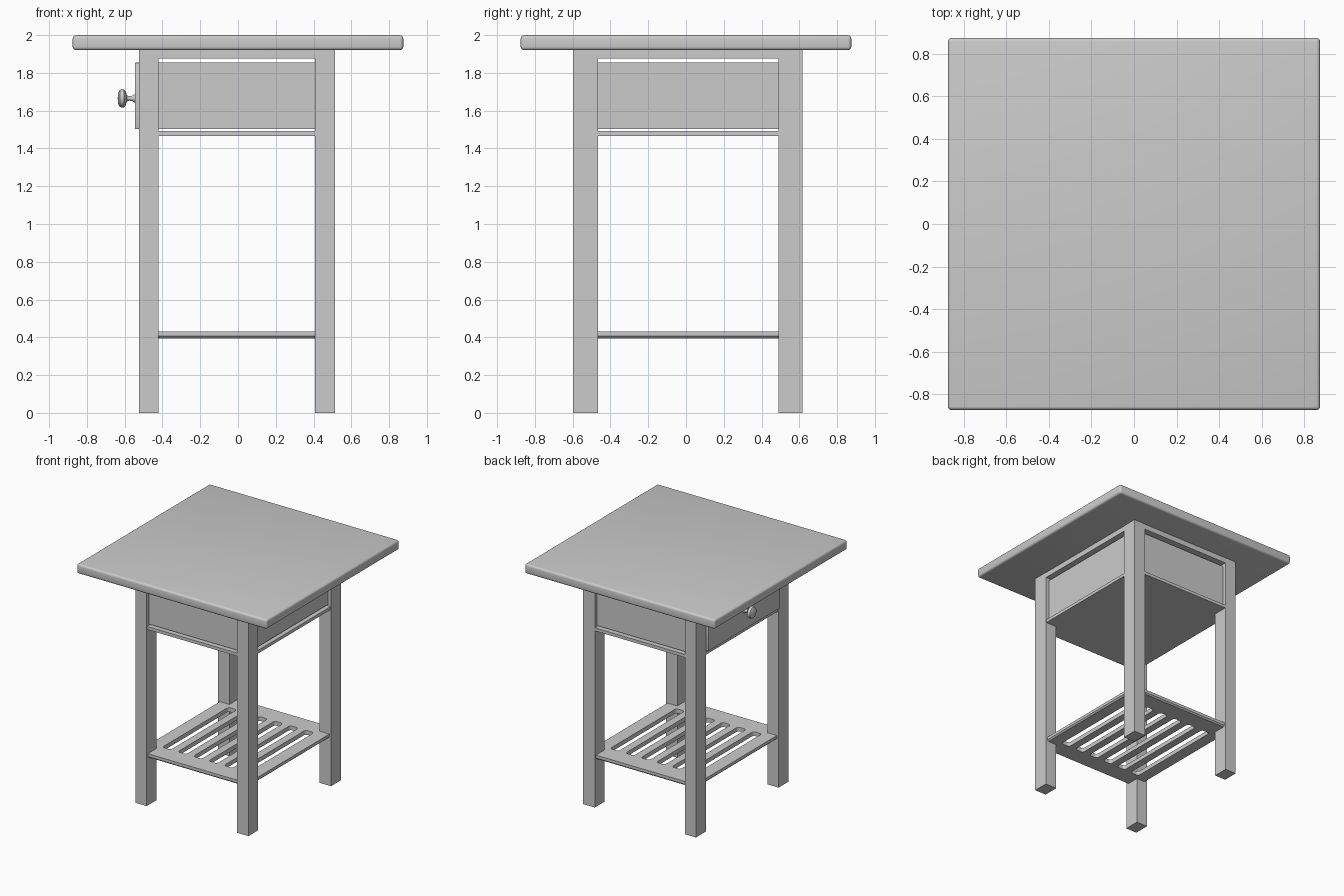
import bpy, bmesh, math
from mathutils import Matrix

if "Cube" in bpy.data.objects:
    bpy.data.objects.remove(bpy.data.objects["Cube"])


def box(name, x, y, z, bevel=0.0, segments=3):
    """Box from (min, max) ranges, with optional rounded edges."""
    bm = bmesh.new()
    bmesh.ops.create_cube(bm, size=1)
    for v in bm.verts:
        v.co = [r[0] if c < 0 else r[1] for c, r in zip(v.co, (x, y, z))]
    if bevel:
        bmesh.ops.bevel(bm, geom=bm.edges[:], offset=bevel, segments=segments,
                        profile=0.5, affect='EDGES')
    return finish(name, bm, smooth=bevel > 0)


def finish(name, bm, smooth=False):
    bmesh.ops.recalc_face_normals(bm, faces=bm.faces[:])
    me = bpy.data.meshes.new(name)
    bm.to_mesh(me)
    bm.free()
    ob = bpy.data.objects.new(name, me)
    bpy.context.collection.objects.link(ob)
    if smooth:
        bpy.ops.object.select_all(action='DESELECT')
        ob.select_set(True)
        bpy.context.view_layer.objects.active = ob
        bpy.ops.object.shade_smooth_by_angle(angle=math.radians(35))
    return ob


# Outer and inner leg lines
X0, X1, X2, X3 = -0.525, -0.422, 0.407, 0.513
Y0, Y1, Y2, Y3 = -0.597, -0.467, 0.490, 0.618
TOP = 1.922
IN = 0.03   # panel recess
TH = 0.02   # panel thickness

# Table top
box("table_top", (-0.875, 0.875), (-0.875, 0.875), (1.92, 2.0), 0.018, 4)

# Legs
for sx, xr in (("left", (X0, X1)), ("right", (X2, X3))):
    for sy, yr in (("front", (Y0, Y1)), ("back", (Y2, Y3))):
        box(f"{sy}_{sx}_leg", xr, yr, (0, TOP))

# Rails under the top
zr = (1.875, TOP)
box("front_rail", (X1, X2), (Y0 + 0.002, Y0 + 0.08), zr)
box("back_rail", (X1, X2), (Y3 - 0.08, Y3 - 0.002), zr)
box("left_rail", (X0 + 0.002, X0 + 0.08), (Y1, Y2), zr)
box("right_rail", (X3 - 0.08, X3 - 0.002), (Y1, Y2), zr)

# Side panels and projecting drawer front
zp = (1.502, 1.855)
box("front_panel", (X1, X2), (Y0 + IN, Y0 + IN + TH), zp)
box("back_panel", (X1, X2), (Y3 - IN - TH, Y3 - IN), zp)
box("right_panel", (X3 - IN - TH, X3 - IN), (Y1, Y2), zp)
box("drawer_front", (-0.546, -0.50), (Y1 + 0.004, Y2 - 0.004), zp, 0.006, 2)

# Bottom plate below the drawer
box("drawer_support", (X0 + 0.004, X3 - 0.004), (Y0 + 0.004, Y3 - 0.004), (1.467, 1.493))

# Turned knob, profile as (radius, distance from the drawer front)
profile = [(0, -0.003), (0.022, -0.003), (0.021, 0.004), (0.014, 0.014), (0.012, 0.030),
           (0.016, 0.042), (0.036, 0.048), (0.047, 0.058), (0.049, 0.068),
           (0.044, 0.080), (0.030, 0.088), (0, 0.091)]
bm = bmesh.new()
vs = [bm.verts.new((r, 0, h)) for r, h in profile]
es = [bm.edges.new(p) for p in zip(vs, vs[1:])]
bmesh.ops.spin(bm, geom=vs + es, cent=(0, 0, 0), axis=(0, 0, 1),
               angle=2 * math.pi, steps=28, use_duplicate=False)
bmesh.ops.remove_doubles(bm, verts=bm.verts[:], dist=1e-5)
bm.transform(Matrix.Translation((-0.546, 0.012, 1.665)) @ Matrix.Rotation(-math.pi / 2, 4, 'Y'))
finish("drawer_knob", bm, smooth=True)

# Slatted lower shelf with slots running front to back
shelf = box("lower_shelf", (X0 + 0.015, X3 - 0.015), (Y0 + 0.015, Y3 - 0.015), (0.395, 0.43))
bm = bmesh.new()
bm.from_mesh(shelf.data)
low = [e for e in bm.edges if all(v.co.z < 0.4 for v in e.verts)]
bmesh.ops.bevel(bm, geom=low, offset=0.011, segments=1, profile=0.5, affect='EDGES')
bm.to_mesh(shelf.data)
bm.free()

# Rounded slot cutters joined in one hidden helper
cut = bmesh.new()
for i in range(6):
    cx = -0.006 + (i - 2.5) * 0.142
    made = bmesh.ops.create_cube(cut, size=1, matrix=Matrix.Translation((cx, 0.01, 0.41))
                                 @ Matrix.Diagonal((0.078, 0.87, 0.2, 1)))
    edges = {e for v in made["verts"] for e in v.link_edges
             if abs(e.verts[0].co.z - e.verts[1].co.z) > 0.1}
    bmesh.ops.bevel(cut, geom=list(edges), offset=0.022, segments=4, profile=0.5, affect='EDGES')
cutter = finish("slot_cutter", cut)
cutter.hide_render = True
cutter.hide_viewport = True
mod = shelf.modifiers.new("slots", 'BOOLEAN')
mod.operation = 'DIFFERENCE'
mod.solver = 'EXACT'
mod.object = cutter
